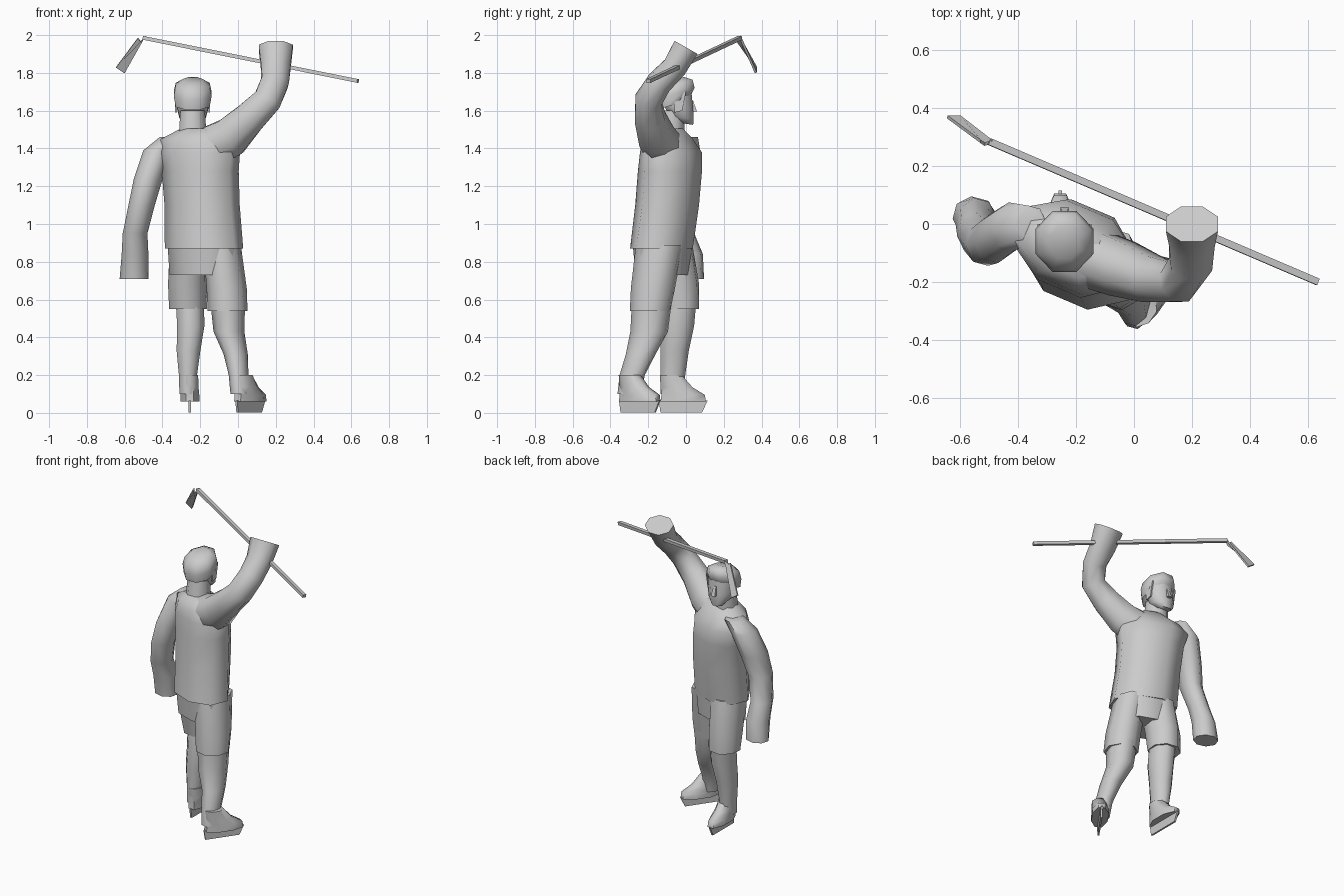
import bpy, bmesh, math
from mathutils import Vector, Matrix

if "Cube" in bpy.data.objects:
    bpy.data.objects.remove(bpy.data.objects["Cube"])

grey = bpy.data.materials.new("plain_grey")
grey.use_nodes = True
COLOUR = (0.6, 0.6, 0.6, 1)
grey.diffuse_color = COLOUR
grey.node_tree.nodes["Principled BSDF"].inputs["Base Color"].default_value = COLOUR


def finish(name, bm, angle):
    bmesh.ops.recalc_face_normals(bm, faces=bm.faces)
    mesh = bpy.data.meshes.new(name)
    bm.to_mesh(mesh)
    bm.free()
    mesh.materials.append(grey)
    obj = bpy.data.objects.new(name, mesh)
    bpy.context.collection.objects.link(obj)
    bpy.ops.object.select_all(action='DESELECT')
    obj.select_set(True)
    bpy.context.view_layer.objects.active = obj
    bpy.ops.object.shade_smooth_by_angle(angle=math.radians(angle))
    return obj


def loft(name, rings, yaw=0, tilt=0, sides=8, follow=False, angle=60):
    """Skin rings of (x, y, z, half width, half depth); follow turns them along the path."""
    bm = bmesh.new()
    centres = [Vector(r[:3]) for r in rings]
    loops = []
    for i, (x, y, z, rx, ry) in enumerate(rings):
        frame = Matrix.Rotation(math.radians(yaw), 3, 'Z')
        if follow:
            ahead = centres[min(i + 1, len(rings) - 1)] - centres[max(i - 1, 0)]
            ahead.normalize()
            across = Vector((0, 1, 0)).cross(ahead).normalized()
            frame = Matrix((across, ahead.cross(across), ahead)).transposed()
        loop = []
        for k in range(sides):
            a = math.tau * (k + 0.5) / sides
            u = rx * math.cos(a) / math.cos(math.pi / sides)
            v = ry * math.sin(a) / math.cos(math.pi / sides)
            loop.append(bm.verts.new(centres[i] + frame @ Vector((u, v, v * tilt))))
        loops.append(loop)
    for low, high in zip(loops, loops[1:]):
        for k in range(sides):
            n = (k + 1) % sides
            bm.faces.new((low[k], low[n], high[n], high[k]))
    bm.faces.new(loops[0][::-1])
    bm.faces.new(loops[-1])
    return finish(name, bm, angle)


def plate(name, outline, thickness):
    """Flat outline given thickness across its own plane."""
    bm = bmesh.new()
    face = bm.faces.new([bm.verts.new(p) for p in outline])
    face.normal_update()
    shift = face.normal * thickness
    bmesh.ops.translate(bm, verts=bm.verts, vec=-shift / 2)
    out = bmesh.ops.extrude_face_region(bm, geom=[face])
    new = [g for g in out["geom"] if isinstance(g, bmesh.types.BMVert)]
    bmesh.ops.translate(bm, verts=new, vec=shift)
    if face.is_valid and len(bm.faces) < len(outline) + 2:
        bm.faces.new(face.verts[::-1])
    return finish(name, bm, 30)


# Jersey body, turned with the shoulders
loft("jersey", [
    (-.18, -.13, .87, .2, .145), (-.19, -.1, 1.1, .19, .15),
    (-.2, -.085, 1.28, .195, .15), (-.21, -.08, 1.38, .215, .14),
    (-.215, -.095, 1.45, .19, .11), (-.2, -.1, 1.505, .1, .075)], yaw=-23)

# Lowered arm with gloved hand
loft("lowered_arm", [
    (-.36, 0, 1.46, .05, .06), (-.425, -.01, 1.39, .07, .08),
    (-.475, -.045, 1.24, .07, .085), (-.51, -.065, 1.1, .064, .075),
    (-.545, -.03, .95, .06, .07), (-.545, .01, .84, .065, .075),
    (-.55, .025, .71, .072, .065)], yaw=-15)

# Raised arm and fist
loft("raised_arm", [
    (-.14, -.12, 1.41, .11, .1), (-.04, -.155, 1.46, .105, .095),
    (.06, -.19, 1.56, .085, .08), (.155, -.2, 1.655, .075, .07),
    (.195, -.14, 1.75, .073, .065), (.2, -.06, 1.83, .078, .065),
    (.2, 0, 1.935, .09, .07)], follow=True)

# Head
loft("neck", [(-.24, -.085, 1.44, .075, .075), (-.24, -.07, 1.6, .065, .065)])
loft("face", [
    (-.24, .003, 1.53, .04, .035), (-.24, -.025, 1.565, .07, .065),
    (-.24, -.04, 1.62, .084, .078), (-.24, -.05, 1.7, .086, .08)], tilt=-.15)
loft("nose", [(-.24, .04, 1.595, .014, .018), (-.24, .025, 1.655, .009, .012)], sides=4)
loft("helmet", [
    (-.24, -.07, 1.63, .09, .085), (-.24, -.06, 1.69, .1, .105),
    (-.24, -.06, 1.735, .09, .095), (-.24, -.065, 1.762, .05, .055)], tilt=.3)
for side in (-1, 1):
    x = -.24 + side * .088
    plate("helmet_ear_guard", [(x, -.06, 1.7), (x, .0, 1.7), (x, -.02, 1.6), (x, -.06, 1.59)], .009)

# Padded shorts
loft("shorts_hips", [(-.18, -.125, .73, .175, .125), (-.18, -.125, .9, .185, .14)], yaw=-20)
loft("right_shorts_leg", [
    (-.265, -.03, .55, .095, .095), (-.267, -.045, .68, .098, .11),
    (-.26, -.09, .89, .095, .12)], yaw=-8)
loft("left_shorts_leg", [
    (-.055, -.19, .54, .098, .1), (-.06, -.175, .66, .098, .11),
    (-.085, -.14, .89, .09, .12)], yaw=-15)

# Stockinged legs
loft("right_shin", [
    (-.265, -.075, .1, .045, .06), (-.265, -.07, .2, .048, .066),
    (-.262, -.06, .33, .063, .075), (-.25, -.045, .46, .072, .088),
    (-.255, -.03, .6, .075, .085)])
loft("left_shin", [
    (.01, -.3, .1, .045, .06), (.003, -.285, .2, .047, .064),
    (-.012, -.24, .31, .058, .075), (-.048, -.195, .43, .074, .095),
    (-.055, -.18, .6, .085, .1)], yaw=-15)


# Skates: boot over a thin runner
def skate(name, x, y, yaw):
    turn = Matrix.Rotation(math.radians(yaw), 3, 'Z')
    ahead = turn @ Vector((0, 1, 0))
    rings = []
    for shift, z, w, d in ((0, .06, .05, .12), (0, .095, .05, .115),
                           (-.035, .135, .046, .085), (-.065, .2, .044, .058)):
        rings.append((x + ahead.x * shift, y + ahead.y * shift, z, w, d))
    loft(name + "_boot", rings, yaw=yaw)
    base = Vector((x, y, 0))
    outline = [base + ahead * t + Vector((0, 0, z))
               for t, z in ((-.12, .003), (.1, .003), (.13, .065), (-.13, .065))]
    plate(name + "_runner", outline, .012)


skate("right_skate", -.255, -.015, 0)
skate("left_skate", .065, -.245, -35)

# Stick held overhead
loft("stick_shaft", [(.635, -.2, 1.757, .01, .012), (-.5, .285, 1.985, .01, .012)],
     sides=4, follow=True, angle=30)
plate("stick_blade", [(-.515, .275, 1.965), (-.49, .29, 2), (-.595, .375, 1.805), (-.645, .365, 1.83)][:1]
      + [(-.49, .285, 1.995), (-.6, .37, 1.8), (-.645, .37, 1.83), (-.53, .285, 1.985)], .012)
